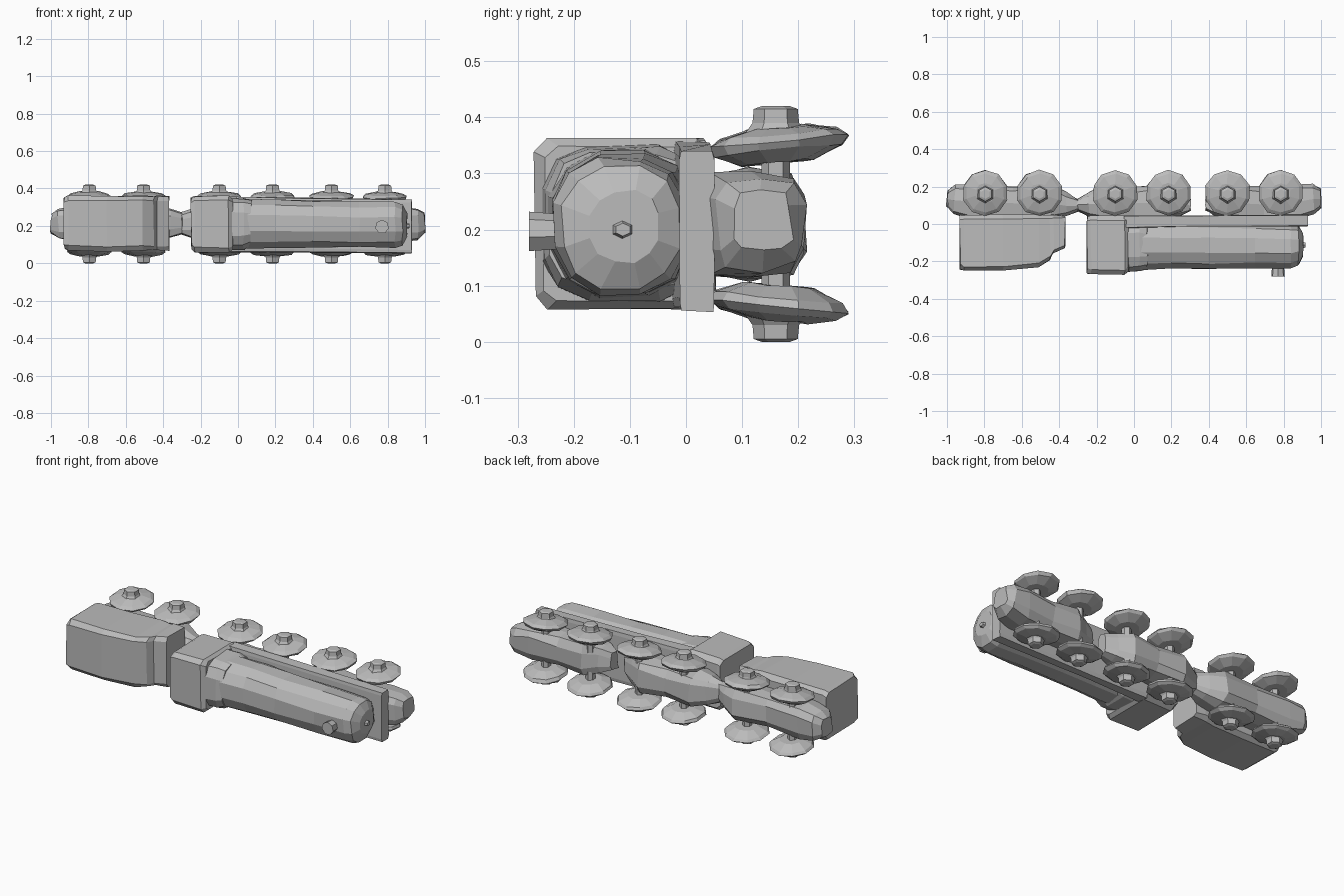
import bpy, bmesh, math, random
from mathutils import Vector

if "Cube" in bpy.data.objects:
    bpy.data.objects.remove(bpy.data.objects["Cube"])

random.seed(4)
ZC = 0.21  # the toy train lies on its side: its roof points to -y, axles run along z

grey = bpy.data.materials.new("plain grey")
grey.diffuse_color = (0.5, 0.5, 0.5, 1)
grey.use_nodes = True
grey.node_tree.nodes["Principled BSDF"].inputs["Base Color"].default_value = grey.diffuse_color


def finish(name, bm):
    bmesh.ops.recalc_face_normals(bm, faces=bm.faces)
    me = bpy.data.meshes.new(name)
    bm.to_mesh(me)
    bm.free()
    me.materials.append(grey)
    ob = bpy.data.objects.new(name, me)
    bpy.context.collection.objects.link(ob)
    return ob


def loft(name, sections, n=8, e=0.3, axis="x", wobble=0.004):
    """Skin rings along an axis. Section: (position, a0, a1, b0, b1).
    e = 1 gives a round ring, a small e gives a box with cut corners."""
    bm = bmesh.new()
    angs = [2 * math.pi * (i + 0.5) / n for i in range(n)]
    f = lambda v: math.copysign(abs(v) ** e, v)
    m = max(f(abs(math.cos(a))) for a in angs)
    rings = []
    for p, a0, a1, b0, b1 in sections:
        ring = []
        for t in angs:
            a = (a0 + a1) / 2 + (a1 - a0) / 2 * f(math.cos(t)) / m
            b = (b0 + b1) / 2 + (b1 - b0) / 2 * f(math.sin(t)) / m
            co = Vector((p, a, b)) if axis == "x" else Vector((a, b, p))
            co += Vector([random.uniform(-wobble, wobble) for _ in range(3)])
            ring.append(bm.verts.new(co))
        rings.append(ring)
    for r, s in zip(rings, rings[1:]):
        for i in range(n):
            j = (i + 1) % n
            bm.faces.new((r[i], r[j], s[j], s[i]))
    bm.faces.new(rings[0])
    bm.faces.new(rings[-1])
    return finish(name, bm)


# tender body with a sloping step at its front end
loft("tender_body", [
    (-0.93, -0.24, 0.05, 0.08, 0.35),
    (-0.91, -0.25, 0.05, 0.07, 0.36),
    (-0.70, -0.25, 0.05, 0.065, 0.36),
    (-0.51, -0.235, 0.05, 0.07, 0.36),
    (-0.45, -0.19, 0.05, 0.07, 0.36),
    (-0.43, -0.155, 0.05, 0.07, 0.36),
    (-0.37, -0.13, 0.045, 0.07, 0.355)], e=0.2)

# locomotive cab
loft("cab", [
    (-0.25, -0.265, 0.04, 0.075, 0.35),
    (-0.23, -0.27, 0.045, 0.06, 0.36),
    (-0.05, -0.27, 0.045, 0.06, 0.36),
    (-0.03, -0.255, 0.045, 0.07, 0.35)], e=0.2)

# firebox between cab and boiler
loft("firebox", [
    (-0.06, -0.255, 0.03, 0.07, 0.35),
    (0.03, -0.25, 0.03, 0.075, 0.345),
    (0.07, -0.24, 0.02, 0.09, 0.335)], n=12, e=0.6)

# boiler with a rounded smokebox front
loft("boiler", [
    (0.0, -0.245, 0.02, 0.08, 0.345),
    (0.2, -0.24, 0.015, 0.085, 0.34),
    (0.4, -0.24, 0.01, 0.085, 0.335),
    (0.65, -0.235, 0.005, 0.085, 0.33),
    (0.84, -0.235, 0.0, 0.085, 0.325),
    (0.88, -0.22, -0.01, 0.095, 0.315),
    (0.905, -0.17, -0.05, 0.14, 0.27)], n=12, e=0.85)

# running board under the boiler
loft("running_board", [
    (-0.05, -0.025, 0.045, 0.06, 0.355),
    (0.3, -0.015, 0.045, 0.06, 0.35),
    (0.93, -0.01, 0.05, 0.055, 0.34)], e=0.15, wobble=0.003)

# chimney
bm = bmesh.new()
bmesh.ops.create_cone(bm, cap_ends=True, segments=7, radius1=0.03, radius2=0.037, depth=0.09)
for v in bm.verts:
    x, y, z = v.co
    v.co = (0.77 + x, -0.235 - z, 0.195 + y)
finish("chimney", bm)

# headlamp knob on the smokebox
loft("smokebox_knob", [(0.88, -0.14, -0.09, 0.18, 0.22),
                       (0.917, -0.125, -0.1, 0.19, 0.21)], n=6, e=1, wobble=0)


# wheel trucks: (name, start, end, blunt start?, blunt end?)
def truck(name, x0, x1, blunt0, blunt1):
    def end(x, s, blunt):
        if blunt:
            return [(x, 0.09, 0.185, 0.16, 0.265),
                    (x + s * 0.04, 0.055, 0.21, 0.13, 0.29)]
        return [(x, 0.07, 0.135, 0.16, 0.265),
                (x + s * 0.06, 0.04, 0.165, 0.14, 0.285)]
    mid = (x0 + x1) / 2
    loft(name, end(x0, 1, blunt0) + [
        (x0 + 0.14, 0.02, 0.21, 0.115, 0.305),
        (mid, 0.02, 0.195, 0.125, 0.295),
        (x1 - 0.14, 0.02, 0.21, 0.115, 0.305)] + end(x1, -1, blunt1)[::-1],
        n=10, e=0.6, wobble=0.007)


truck("tender_truck", -1.0, -0.30, True, False)
truck("rear_truck", -0.305, 0.30, False, False)
truck("front_truck", 0.385, 1.0, False, True)


# wheels: lens-shaped discs with a square-ish hub, slightly splayed at the bottom
def disc(cx, cy, z, r, dz=0.0):
    return (z, cx - r, cx + r, cy - r, cy + r)


WY = 0.165
for k, x in enumerate((-0.795, -0.505, -0.1, 0.185, 0.5, 0.785)):
    for side, s in (("left", -1), ("right", 1)):
        zz = lambda d: ZC + s * d
        wheel = loft(f"wheel_{side}_{k + 1}", [
            disc(x, WY, zz(0.11), 0.06),
            disc(x, WY, zz(0.132), 0.108),
            disc(x, WY, zz(0.147), 0.117),
            disc(x, WY, zz(0.160), 0.100),
            disc(x, WY, zz(0.172), 0.05)], n=10, e=1, axis="z", wobble=0.003)
        for v in wheel.data.vertices:
            v.co.z += s * (v.co.y - WY) * 0.10
        loft(f"hub_{side}_{k + 1}", [
            disc(x, 0.16, zz(0.16), 0.048),
            disc(x, 0.16, zz(0.18), 0.036),
            disc(x, 0.16, zz(0.205), 0.034),
            disc(x, 0.16, zz(0.21), 0.022)], n=6, e=1, axis="z", wobble=0)
    # axle joining the pair
    loft(f"axle_{k + 1}", [disc(x, 0.16, 0.09, 0.022),
                           disc(x, 0.16, 0.33, 0.022)], n=6, e=1, axis="z", wobble=0)
